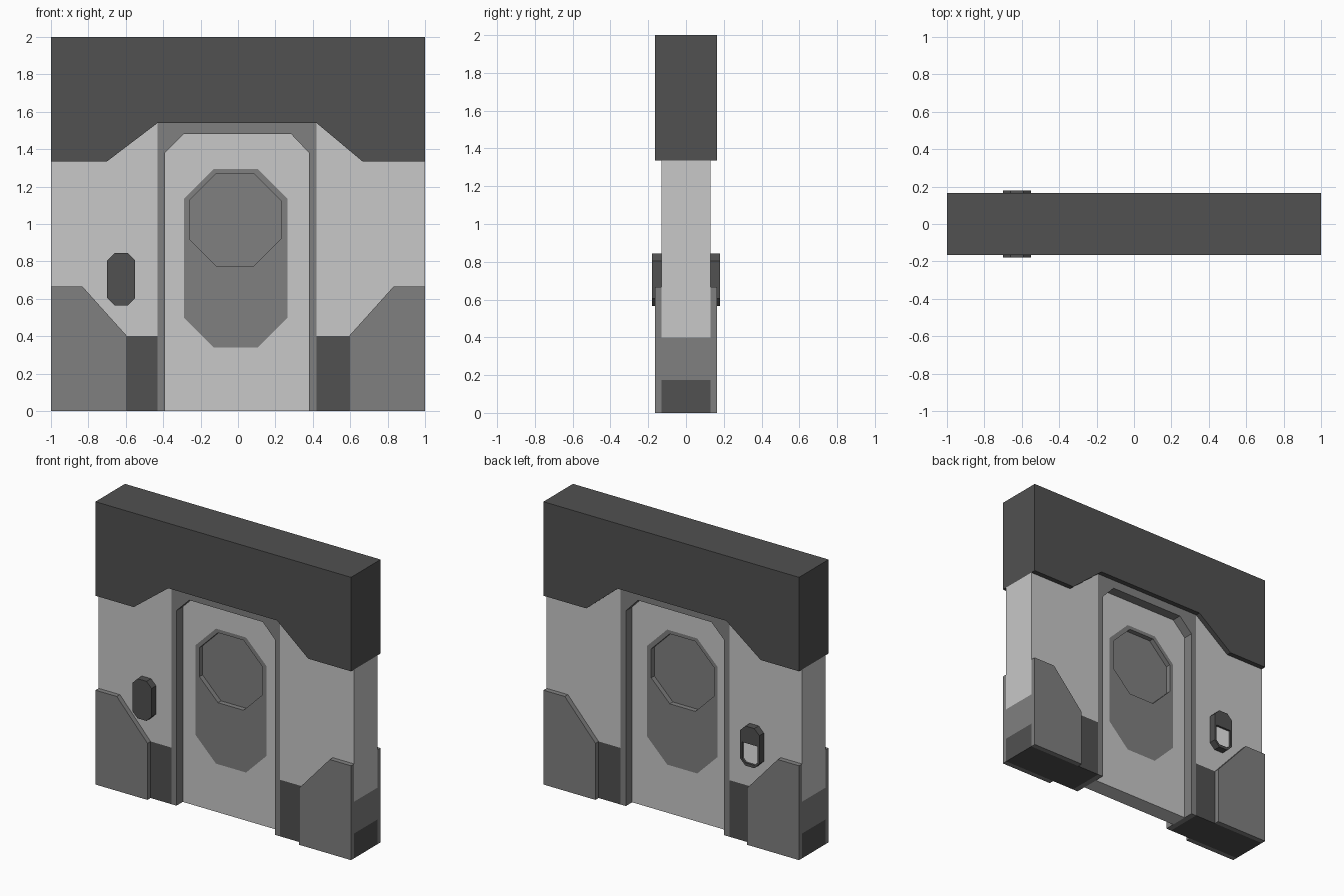
import bpy, bmesh, math

if "Cube" in bpy.data.objects:
    bpy.data.objects.remove(bpy.data.objects["Cube"])


def material(name, v):
    m = bpy.data.materials.new(name)
    m.diffuse_color = (v, v, v, 1)
    m.use_nodes = True
    m.node_tree.nodes["Principled BSDF"].inputs["Base Color"].default_value = m.diffuse_color
    return m


DARK = material("dark_grey", 0.082)
MID = material("mid_grey", 0.216)
LIGHT = material("light_grey", 0.578)
PALE = material("pale_grey", 0.9)


def prism(name, loops, y0, y1, mat):
    """Extrude x-z outlines (first is outer, the rest are holes) from y0 to y1."""
    cu = bpy.data.curves.new(name + "_profile", 'CURVE')
    cu.dimensions = '2D'
    cu.fill_mode = 'BOTH'
    cu.extrude = (y1 - y0) / 2
    for pts in loops:
        sp = cu.splines.new('POLY')
        sp.points.add(len(pts) - 1)
        for p, (x, z) in zip(sp.points, pts):
            p.co = (x, z, 0, 1)
        sp.use_cyclic_u = True
    tmp = bpy.data.objects.new(name + "_profile", cu)
    bpy.context.collection.objects.link(tmp)
    dg = bpy.context.evaluated_depsgraph_get()
    me = bpy.data.meshes.new_from_object(tmp.evaluated_get(dg))
    bpy.data.objects.remove(tmp)
    # stand the profile upright and weld it
    bm = bmesh.new()
    bm.from_mesh(me)
    yc = (y0 + y1) / 2
    for v in bm.verts:
        x, y, z = v.co
        v.co = (x, yc - z, y)
    bmesh.ops.remove_doubles(bm, verts=bm.verts, dist=1e-5)
    bmesh.ops.recalc_face_normals(bm, faces=bm.faces)
    for f in bm.faces:
        f.smooth = False
        f.material_index = 0
    bm.to_mesh(me)
    bm.free()
    me.materials.clear()
    me.materials.append(mat)
    ob = bpy.data.objects.new(name, me)
    bpy.context.collection.objects.link(ob)
    return ob


def rect(x0, x1, z0, z1):
    return [(x0, z0), (x1, z0), (x1, z1), (x0, z1)]


def octagon(x0, x1, z0, z1, c):
    return [(x0 + c, z0), (x1 - c, z0), (x1, z0 + c), (x1, z1 - c),
            (x1 - c, z1), (x0 + c, z1), (x0, z1 - c), (x0, z0 + c)]


W, T = 0.13, 0.165          # half depths of wall and of thick parts

# header beam
prism("header", [[(-1, 2), (-1, 1.335), (-0.7, 1.335), (-0.43, 1.54),
                  (0.42, 1.54), (0.665, 1.335), (1, 1.335), (1, 2)]], -T, T, DARK)

for side, s, xi, xk in (("left", -1, 0.43, 0.70), ("right", 1, 0.42, 0.665)):
    # wall panel, lower wall and base
    prism(side + "_wall", [[(s * xi, 0.4), (s, 0.4), (s, 1.335),
                            (s * xk, 1.335), (s * xi, 1.54)]], -W, W, LIGHT)
    lower = prism(side + "_lower_wall", [rect(s * xi, s, 0.175, 0.4)], -W, W, DARK)
    lower.data.materials.append(MID)
    for p in lower.data.polygons:          # end face is lighter
        if p.normal.x * s > 0.9:
            p.material_index = 1
    prism(side + "_base", [rect(s * xi, s, 0, 0.175)], -W, W, DARK)
    # foot plates on both faces
    foot = [(s, 0), (s * 0.593, 0), (s * 0.593, 0.4), (s * 0.833, 0.667), (s, 0.667)]
    prism(side + "_front_foot", [foot], -T, -W, MID)
    prism(side + "_back_foot", [foot], W, T, MID)

# door frame and recessed door
top = [(0.38, 1.38), (0.285, 1.48), (-0.29, 1.48), (-0.39, 1.38)]
prism("door_frame", [[(-0.43, 0), (-0.43, 1.54), (0.42, 1.54), (0.42, 0), (0.38, 0)]
                     + top + [(-0.39, 0)]], -W, W, MID)
panel = octagon(-0.29, 0.265, 0.34, 1.295, 0.16)
window = octagon(-0.26, 0.23, 0.775, 1.27, 0.145)
D = 0.06
prism("door", [[(-0.39, 0), (0.38, 0)] + top, panel], -D, D, LIGHT)
prism("door_panel", [panel, window], -D, D, MID)
prism("window_pane", [window], -0.025, 0.025, MID)

# control boxes; the back one has an open lower half
box = octagon(-0.70, -0.55, 0.565, 0.845, 0.04)
prism("front_control_box", [box], -0.18, -W, DARK)
slot = [(-0.66, 0.585), (-0.59, 0.585), (-0.565, 0.61), (-0.565, 0.725),
        (-0.685, 0.725), (-0.685, 0.61)]
prism("back_control_box", [box, slot], W, 0.18, DARK)
prism("control_screen", [slot], W, 0.165, PALE)
